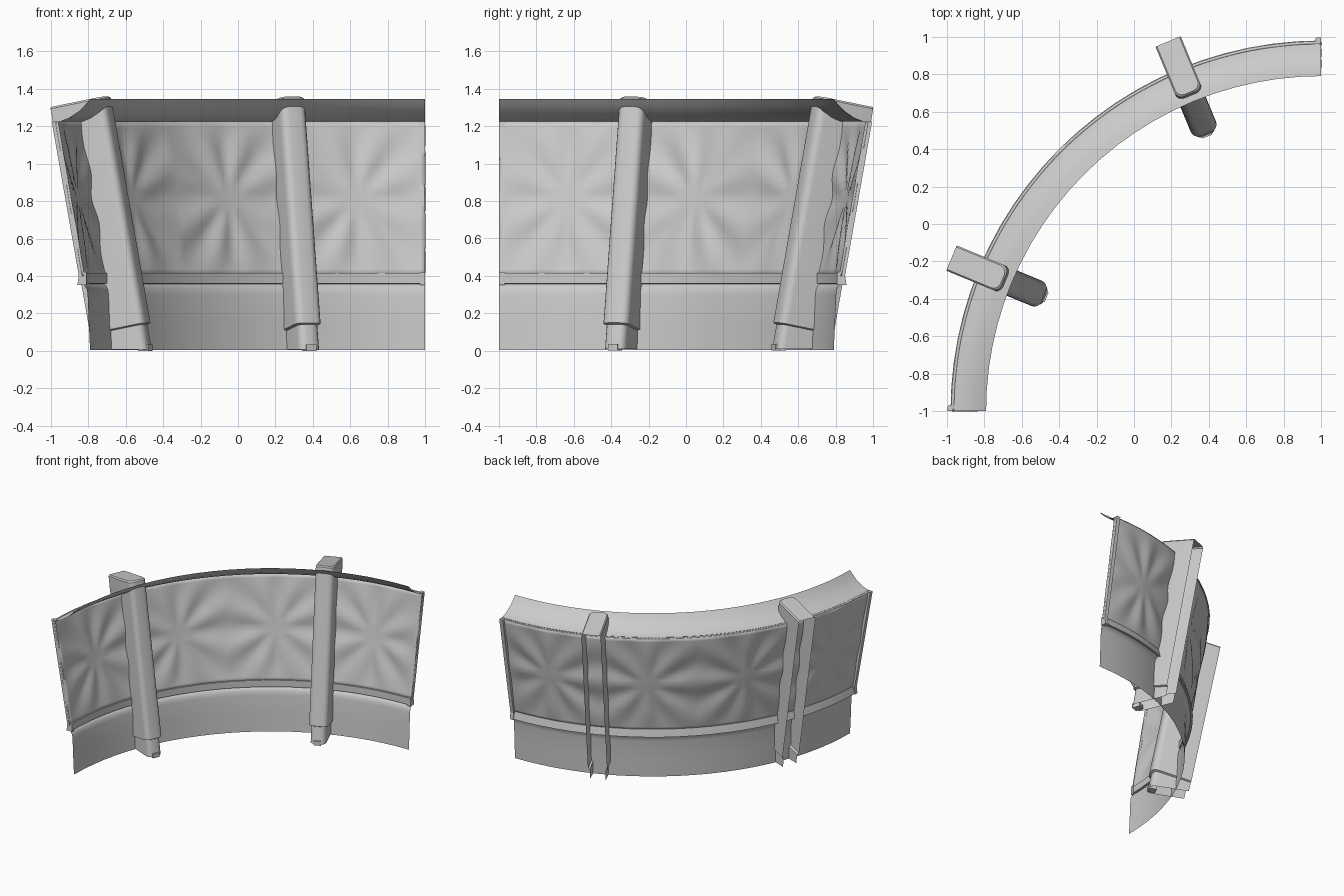
import bpy
from math import sin, cos, atan, atan2, radians, pi

if "Cube" in bpy.data.objects:
    bpy.data.objects.remove(bpy.data.objects["Cube"])

CX, CY = 1.0, -1.0            # centre of the quarter arc


def polar(r, deg, z, side=0.0):
    """Point at radius r and angle deg from -x, shifted sideways along the arc."""
    a = radians(deg)
    return (CX - r * cos(a) + side * sin(a), CY + r * sin(a) + side * cos(a), z)


def make(name, verts, faces, angle=35):
    me = bpy.data.meshes.new(name)
    me.from_pydata(verts, [], faces)
    me.update()
    ob = bpy.data.objects.new(name, me)
    bpy.context.collection.objects.link(ob)
    bpy.ops.object.select_all(action='DESELECT')
    ob.select_set(True)
    bpy.context.view_layer.objects.active = ob
    bpy.ops.object.mode_set(mode='EDIT')
    bpy.ops.mesh.select_all(action='SELECT')
    bpy.ops.mesh.normals_make_consistent(inside=False)
    bpy.ops.object.mode_set(mode='OBJECT')
    bpy.ops.object.shade_smooth_by_angle(angle=radians(angle))
    return ob


def sweep(name, profile, a0=0, a1=90, n=24, closed=False, relief=None):
    """Sweep an (r, z) profile round the arc; closed profiles get end caps."""
    m = len(profile)
    verts = []
    for i in range(n + 1):
        deg = a0 + (a1 - a0) * i / n
        for r, z in profile:
            verts.append(polar(r + (relief(deg, z) if relief else 0), deg, z))
    faces = []
    for i in range(n):
        for j in range(m if closed else m - 1):
            k = (j + 1) % m
            faces.append((i * m + j, i * m + k, (i + 1) * m + k, (i + 1) * m + j))
    if closed:
        faces += [tuple(range(m)), tuple(range(n * m, n * m + m))]
    return make(name, verts, faces)


# Lower wall with a shoulder curving outward at the top
sweep("lower_wall", [(1.79, 0.005), (1.797, 0.15), (1.803, 0.3), (1.808, 0.33),
                     (1.82, 0.35), (1.84, 0.36)])

# Ledge trim under the panel
sweep("ledge_trim", [(1.812, 0.36), (1.852, 0.355), (1.838, 0.415), (1.812, 0.415)],
      closed=True)

# Leaning panel with pressed eight-pointed star relief
Z0, Z1, R0, R1 = 0.40, 1.225, 1.825, 1.968


def stars(deg, z):
    s = ((deg / 22.5) % 1) * 2 - 1
    t = (z - Z0) / (Z1 - Z0) * 2 - 1
    edge = max(0, 1 - abs(t) ** 4) * max(0, 1 - abs(deg / 45 - 1) ** 20)
    rho = min(1, (s * s + t * t) ** 0.5 * 1.5)
    return 0.011 * edge * rho * cos(8 * atan2(t, s))


rows = 24
panel = sweep("star_panel", [(R0 + (R1 - R0) * i / rows, Z0 + (Z1 - Z0) * i / rows)
                             for i in range(rows + 1)], n=120, relief=stars)
sol = panel.modifiers.new("thickness", 'SOLIDIFY')
sol.thickness, sol.offset = 0.014, 0

# Slim posts closing both ends of the panel, with a small foot block each
for label, a0, a1 in (("start", 0, 0.9), ("finish", 89.1, 90)):
    sweep(label + "_end_post", [(1.82, 0.4), (1.85, 0.4), (1.995, 1.225), (1.96, 1.225)],
          a0, a1, 1, True)
    sweep(label + "_end_block", [(1.808, 0.352), (1.858, 0.352), (1.848, 0.42),
                                 (1.808, 0.42)], a0, a1, 1, True)

# Coping sheet curving up and inward from the panel top
sweep("coping", [(1.98, 1.222), (1.95, 1.226), (1.90, 1.246), (1.85, 1.28),
                 (1.815, 1.315), (1.79, 1.345)])

# Leaning pillars: channels open at the back, rounded at the front
LEAN = atan(0.19)
DEPTH, HALF, RAD = 0.308, 0.073, 0.04


def channel(inset):
    """Open U outline as (depth, side) pairs."""
    h, rad = HALF - inset, RAD
    arc = [(inset + rad - rad * sin(k * pi / 8), h - rad + rad * cos(k * pi / 8))
           for k in range(5)]
    half = [(DEPTH, h)] + arc
    return half + [(u, -v) for u, v in reversed(half)]


def pillar(name, deg):
    def place(u, v, w):
        return polar(1.835 + u * cos(LEAN) + w * sin(LEAN), deg,
                     1.36 - u * sin(LEAN) + w * cos(LEAN), v)
    verts, faces = [], []
    # inset and height along the lean; None follows the ground
    for inset, w in ((0.008, 0), (0, -0.01), (0, -1.232), (0.014, -1.238), (0.014, None)):
        for u, v in channel(inset):
            ww = -(1.352 - u * sin(LEAN)) / cos(LEAN) if w is None else w
            verts.append(place(u, v, ww))
    m = len(channel(0))
    for i in range(4):
        for j in range(m - 1):
            faces.append((i * m + j, i * m + j + 1, (i + 1) * m + j + 1, (i + 1) * m + j))
    faces.append(tuple(range(m)))
    make(name, verts, faces)
    # small block at the toe of the pillar
    box = [polar(r, deg, z, s) for r in (1.588, 1.65) for s in (-0.028, 0.028)
           for z in (0.0, 0.035)]
    make(name + "_toe_block", box, [(0, 1, 3, 2), (4, 6, 7, 5), (0, 4, 5, 1),
                                    (2, 3, 7, 6), (0, 2, 6, 4), (1, 5, 7, 3)])


pillar("left_pillar", 22.5)
pillar("right_pillar", 67.5)
